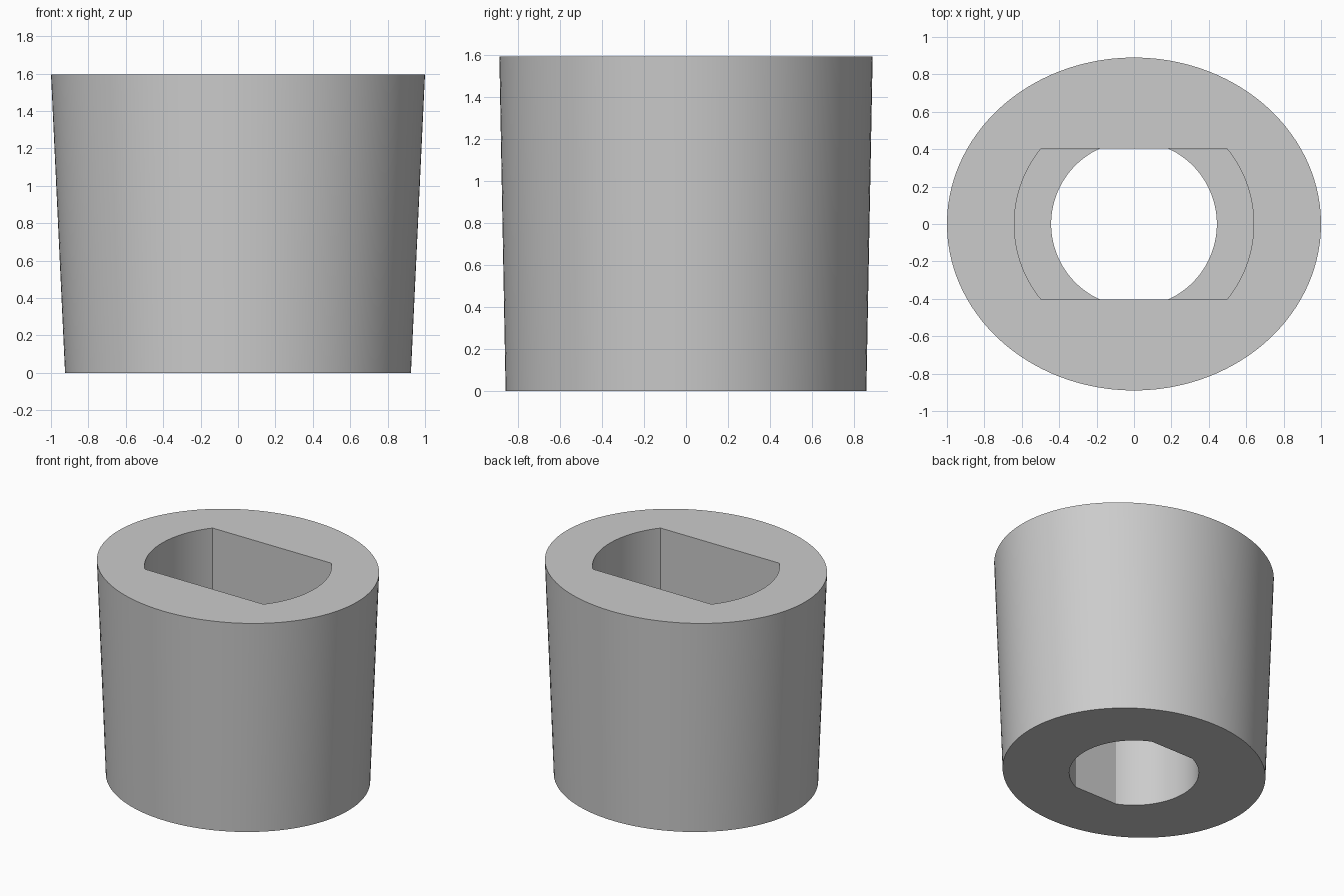
import bpy, bmesh, math

cube = bpy.data.objects.get("Cube")
if cube:
    bpy.data.objects.remove(cube, do_unlink=True)

HEIGHT, LEDGE = 1.595, 0.8   # overall height, height of the inner step
FLAT = 0.405                 # half width between the bore flats
HALF = 64                    # points on each half of a ring

grey = bpy.data.materials.new("plain grey")
grey.use_nodes = True
colour = (0.6, 0.6, 0.6, 1)
grey.diffuse_color = colour
grey.node_tree.nodes["Principled BSDF"].inputs["Base Color"].default_value = colour

bm = bmesh.new()


def ellipse(rx, ry, z):
    """Full ellipse, starting at the front."""
    angles = [-math.pi / 2 + math.pi * (i + 0.5) / HALF for i in range(2 * HALF)]
    return [bm.verts.new((rx * math.cos(a), ry * math.sin(a), z)) for a in angles]


def flatted_circle(r, z):
    """Two facing arcs joined by straight flats."""
    limit = math.asin(FLAT / r)
    ring = []
    for start in (0, math.pi):
        for i in range(HALF):
            a = start - limit + 2 * limit * i / (HALF - 1)
            ring.append(bm.verts.new((r * math.cos(a), r * math.sin(a), z)))
    return ring


def bridge(a, b, skip_flats=False):
    n = len(a)
    for i in range(n):
        if skip_flats and i % HALF == HALF - 1:
            continue
        j = (i + 1) % n
        bm.faces.new((a[i], a[j], b[j], b[i]))


# Tapered oval body
outer_bottom = ellipse(0.925, 0.86, 0)
outer_top = ellipse(1.0, 0.89, HEIGHT)
# Wide upper slot stepping down to a narrower bore
slot_top = flatted_circle(0.64, HEIGHT)
slot_floor = flatted_circle(0.64, LEDGE)
bore_top = flatted_circle(0.443, LEDGE)
bore_bottom = flatted_circle(0.443, 0)

bridge(outer_bottom, outer_top)
bridge(outer_top, slot_top)
bridge(bore_bottom, outer_bottom)
inner = [slot_top, slot_floor, bore_top, bore_bottom]
for upper, lower in zip(inner, inner[1:]):
    bridge(upper, lower, skip_flats=True)

# Flat walls running the full height of the opening
for i in (HALF - 1, 2 * HALF - 1):
    j = (i + 1) % (2 * HALF)
    bm.faces.new([r[i] for r in inner] + [r[j] for r in reversed(inner)])

bmesh.ops.recalc_face_normals(bm, faces=bm.faces)
mesh = bpy.data.meshes.new("tapered_sleeve")
bm.to_mesh(mesh)
bm.free()
mesh.materials.append(grey)

sleeve = bpy.data.objects.new("tapered_sleeve", mesh)
bpy.context.collection.objects.link(sleeve)
bpy.ops.object.select_all(action="DESELECT")
sleeve.select_set(True)
bpy.context.view_layer.objects.active = sleeve
bpy.ops.object.shade_smooth_by_angle(angle=math.radians(20))
